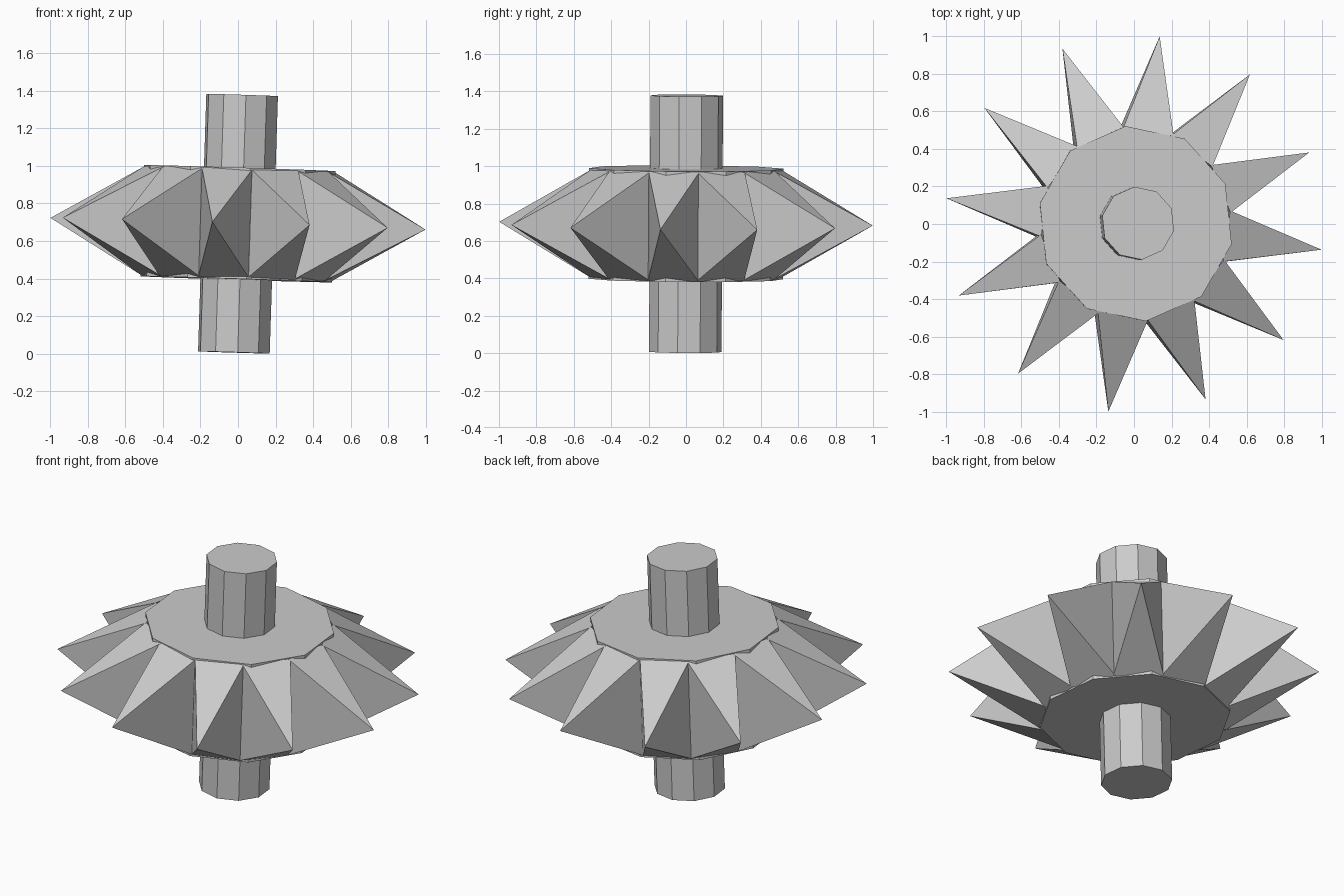
import bpy, bmesh, math
from mathutils import Matrix, Vector

cube = bpy.data.objects.get("Cube")
if cube:
    bpy.data.objects.remove(cube, do_unlink=True)

# One flat grey for everything
grey = bpy.data.materials.new("plain grey")
grey.use_nodes = True
COLOUR = (0.6, 0.6, 0.6, 1)
grey.diffuse_color = COLOUR
grey.node_tree.nodes["Principled BSDF"].inputs["Base Color"].default_value = COLOUR

# The whole wheel leans slightly about its centre
LEAN = (Matrix.Translation((0, 0, 0.692))
        @ Matrix.Rotation(0.032, 4, 'Y') @ Matrix.Rotation(-0.006, 4, 'X'))


def finish(name, bm, turn=0.0):
    bmesh.ops.recalc_face_normals(bm, faces=bm.faces)
    mesh = bpy.data.meshes.new(name)
    bm.to_mesh(mesh)
    bm.free()
    mesh.materials.append(grey)
    obj = bpy.data.objects.new(name, mesh)
    bpy.context.collection.objects.link(obj)
    obj.matrix_world = LEAN @ Matrix.Rotation(turn, 4, 'Z')
    return obj


def prism(name, radius, half_height, sides=10, start=math.radians(96)):
    bm = bmesh.new()
    ring = []
    for i in range(sides):
        a = start + i * math.tau / sides
        ring.append(bm.verts.new((radius * math.cos(a), radius * math.sin(a), -half_height)))
    base = bm.faces.new(ring)
    top = bmesh.ops.extrude_face_region(bm, geom=[base], use_keep_orig=True)["geom"]
    bmesh.ops.translate(bm, vec=Vector((0, 0, 2 * half_height)),
                        verts=[v for v in top if isinstance(v, bmesh.types.BMVert)])
    return finish(name, bm)


def spike(name, turn, base=0.489, tip=1.008, half_width=0.137, half_height=0.292):
    bm = bmesh.new()
    corners = [bm.verts.new((base, sy * half_width, sz * half_height))
               for sy, sz in ((-1, -1), (1, -1), (1, 1), (-1, 1))]
    point = bm.verts.new((tip, 0, 0))
    bm.faces.new(corners)
    for i in range(4):
        bm.faces.new((corners[i], corners[(i + 1) % 4], point))
    return finish(name, bm, turn)


# Axle and hub drum
prism("axle", 0.195, 0.6855)
prism("hub_drum", 0.522, 0.296)

# Ring of twelve pyramid spikes
for i in range(12):
    spike(f"spike_{i + 1}", math.radians(82.2 - 30 * i))
